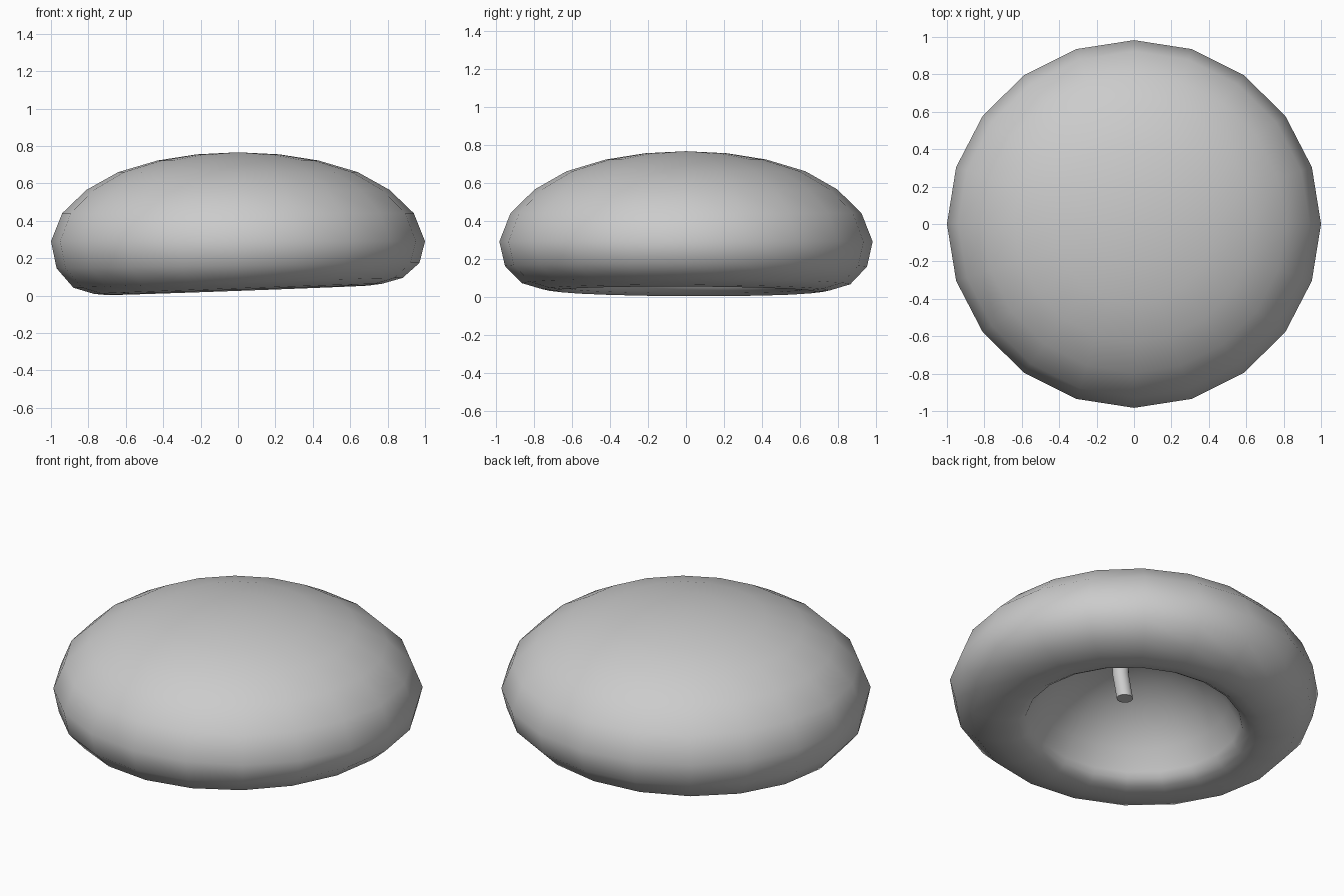
import bpy, bmesh, math
from mathutils import Vector

if "Cube" in bpy.data.objects:
    bpy.data.objects.remove(bpy.data.objects["Cube"])

SIDES = 20
grey = bpy.data.materials.new("light_grey")
grey.diffuse_color = (0.6, 0.6, 0.6, 1)
grey.use_nodes = True
grey.node_tree.nodes["Principled BSDF"].inputs["Base Color"].default_value = grey.diffuse_color


def finish(bm, name, angle):
    """Turn a bmesh into a smooth-shaded grey object."""
    bmesh.ops.recalc_face_normals(bm, faces=bm.faces)
    mesh = bpy.data.meshes.new(name)
    bm.to_mesh(mesh)
    bm.free()
    obj = bpy.data.objects.new(name, mesh)
    bpy.context.collection.objects.link(obj)
    mesh.materials.append(grey)
    bpy.ops.object.select_all(action='DESELECT')
    obj.select_set(True)
    bpy.context.view_layer.objects.active = obj
    bpy.ops.object.shade_smooth_by_angle(angle=math.radians(angle))
    return obj


def bridge(bm, a, b):
    n = len(a)
    for i in range(n):
        bm.faces.new((a[i], a[(i + 1) % n], b[(i + 1) % n], b[i]))


def fan(bm, ring, tip):
    for i in range(len(ring)):
        bm.faces.new((ring[i], ring[(i + 1) % len(ring)], tip))


# Rounded cap: outer dome and rolled lip (radius, height)
profile = [(0.22, 0.755), (0.43, 0.722), (0.64, 0.66), (0.81, 0.565),
           (0.94, 0.44), (1.0, 0.29), (0.97, 0.16), (0.88, 0.068),
           (0.77, 0.036), (0.70, 0.028), (0.63, 0.040), (0.59, 0.065)]
# Hollow underside: a shallow spherical ceiling rising from the lip
HOLLOW_R, HOLLOW_Z, HOLLOW_H = 0.575, 0.095, 0.37
ball = (HOLLOW_R ** 2 + HOLLOW_H ** 2) / (2 * HOLLOW_H)
start = math.asin(HOLLOW_R / ball)
for k in range(6):
    t = start * (1 - k / 6)
    profile.append((ball * math.sin(t),
                    HOLLOW_Z + HOLLOW_H - ball * (1 - math.cos(t))))

bm = bmesh.new()
rings = []
for r, z in profile:
    ring = []
    for i in range(SIDES):
        a = 2 * math.pi * i / SIDES
        x, y = r * math.cos(a), 0.983 * r * math.sin(a)
        # the lip leans down towards -x, and slightly towards +y
        lean = (0.041 * x - 0.005 * y) * max(0, 1 - z / 0.25)
        ring.append(bm.verts.new((x, y, z + lean)))
    rings.append(ring)
for a, b in zip(rings, rings[1:]):
    bridge(bm, a, b)
fan(bm, rings[0], bm.verts.new((0, 0, 0.766)))
fan(bm, rings[-1], bm.verts.new((0, 0, HOLLOW_Z + HOLLOW_H)))
finish(bm, "cap", 80)

# Thin stem hanging inside the hollow, slightly leaning
bm = bmesh.new()
path = [Vector((0.035, -0.035, 0.22)), Vector((0.05, -0.05, 0.36)),
        Vector((0.055, -0.055, 0.49))]
rings = []
for p in path:
    rings.append([bm.verts.new(p + Vector((0.045 * math.cos(math.pi * i / 6),
                                           0.045 * math.sin(math.pi * i / 6), 0)))
                  for i in range(12)])
for a, b in zip(rings, rings[1:]):
    bridge(bm, a, b)
bm.faces.new(rings[0])
bm.faces.new(rings[-1])
finish(bm, "stem", 40)
